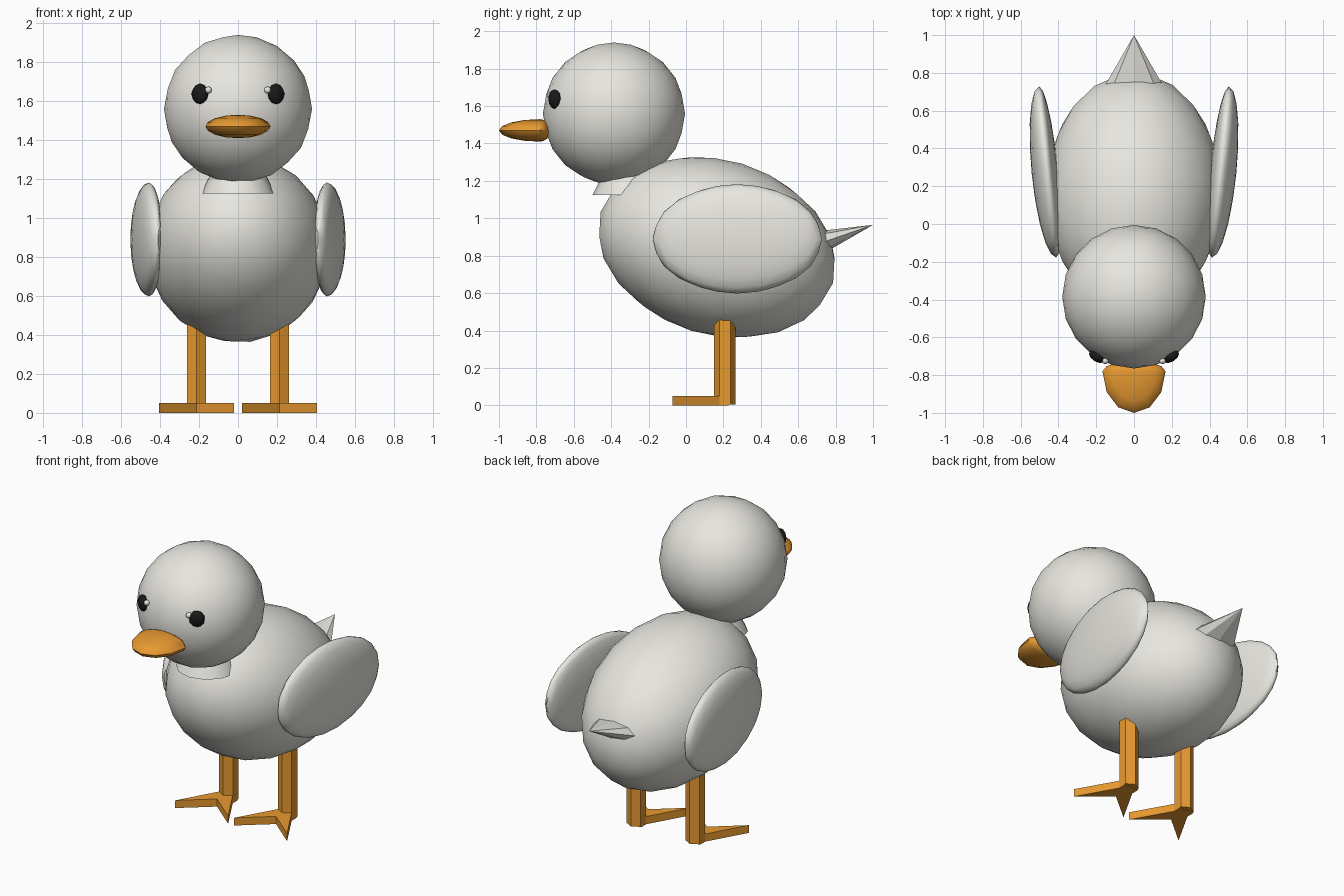
import bpy, bmesh, math
from mathutils import Matrix, Vector

cube = bpy.data.objects.get("Cube")
if cube:
    bpy.data.objects.remove(cube, do_unlink=True)


def material(name, rgb):
    m = bpy.data.materials.new(name)
    m.use_nodes = True
    m.diffuse_color = (*rgb, 1)
    bsdf = next(n for n in m.node_tree.nodes if n.type == 'BSDF_PRINCIPLED')
    bsdf.inputs["Base Color"].default_value = (*rgb, 1)
    return m


down = material("pale down", (0.8, 0.79, 0.74))
orange = material("orange", (0.8, 0.32, 0.03))
black = material("black", (0.01, 0.01, 0.01))


def finish(name, bm, mat, angle=None):
    bmesh.ops.recalc_face_normals(bm, faces=bm.faces)
    mesh = bpy.data.meshes.new(name)
    bm.to_mesh(mesh)
    bm.free()
    mesh.materials.append(mat)
    ob = bpy.data.objects.new(name, mesh)
    bpy.context.collection.objects.link(ob)
    if angle:
        bpy.ops.object.select_all(action='DESELECT')
        ob.select_set(True)
        bpy.context.view_layer.objects.active = ob
        bpy.ops.object.shade_smooth_by_angle(angle=math.radians(angle))
    return ob


def ball(name, centre, radii, mat, rot=(0, 0, 0), detail=3, reshape=None):
    """Faceted ellipsoid, optionally reshaped before it is turned and placed."""
    bm = bmesh.new()
    bmesh.ops.create_icosphere(bm, subdivisions=detail, radius=1)
    bmesh.ops.scale(bm, vec=radii, verts=bm.verts)
    if reshape:
        for v in bm.verts:
            reshape(v.co)
    for axis, a in zip("XYZ", rot):
        bmesh.ops.rotate(bm, matrix=Matrix.Rotation(math.radians(a), 3, axis), verts=bm.verts)
    bmesh.ops.translate(bm, vec=centre, verts=bm.verts)
    return finish(name, bm, mat, 50)


# Body, tilted with the chest raised, and head
ball("body", (0, 0.165, 0.845), (0.467, 0.65, 0.467), down, rot=(-17, 0, 0))
ball("head", (0, -0.385, 1.56), (0.38, 0.38, 0.38), down)

# Flared neck ruff
bm = bmesh.new()
bmesh.ops.create_cone(bm, cap_ends=True, segments=12, radius1=0.19, radius2=0.12, depth=0.14)
bmesh.ops.translate(bm, vec=(0, -0.31, 1.195), verts=bm.verts)
finish("neck", bm, down, 40)

# Tail: flattened cone with a raised tip
bm = bmesh.new()
base = [bm.verts.new((0.15 * math.cos(t), 0.74, 0.875 + 0.06 * math.sin(t)))
        for t in (math.tau * i / 8 for i in range(8))]
tip = bm.verts.new((0, 1.0, 0.965))
bm.faces.new(base)
for i in range(8):
    bm.faces.new((base[i], base[(i + 1) % 8], tip))
finish("tail", bm, down)

# Beak: two lips meeting at a sharp seam, squared off at the back
bm = bmesh.new()
bmesh.ops.create_uvsphere(bm, u_segments=12, v_segments=8, radius=1)
for v in bm.verts:
    if v.co.y > 0:
        v.co.y *= 0.25
bmesh.ops.scale(bm, vec=(0.167, 0.22, 0.06), verts=bm.verts)
bmesh.ops.translate(bm, vec=(0, -0.78, 1.47), verts=bm.verts)
finish("beak", bm, orange, 35)

for side, s in (("left", 1), ("right", -1)):
    # Wing: thin lens, flatter toward the body
    def flatten(co, s=s):
        if co.x * s < 0:
            co.x *= 0.65
    ball(side + "_wing", (s * 0.457, 0.275, 0.89), (0.085, 0.455, 0.292), down,
         rot=(0, 0, -5.7 * s), reshape=flatten)

    # Eye with a small glint
    ball(side + "_eye", (s * 0.195, -0.702, 1.637), (0.048, 0.028, 0.053), black,
         rot=(0, 0, 31 * s), detail=2)
    ball(side + "_eye_glint", (s * 0.152, -0.724, 1.657), (0.018, 0.018, 0.018), down, detail=2)

    # Six-sided leg
    leg_at = Vector((s * 0.213, 0.208, 0))
    bm = bmesh.new()
    bmesh.ops.create_cone(bm, cap_ends=True, segments=6, radius1=0.0575, radius2=0.0575, depth=0.48)
    # Keep a corner of the hexagon pointing forward
    far = max(bm.verts, key=lambda v: v.co.y).co.y
    if far < 0.055:
        bmesh.ops.rotate(bm, matrix=Matrix.Rotation(math.radians(30), 3, 'Z'), verts=bm.verts)
    bmesh.ops.translate(bm, vec=leg_at + Vector((0, 0, 0.245)), verts=bm.verts)
    finish(side + "_leg", bm, orange)

    # Two-toed foot
    bm = bmesh.new()
    outline = [(-0.05, 0.02), (-0.05, -0.03), (-0.192, -0.28), (0, -0.12),
               (0.192, -0.28), (0.05, -0.03), (0.05, 0.02)]
    sole = bm.faces.new([bm.verts.new(leg_at + Vector((x, y, 0))) for x, y in outline])
    top = bmesh.ops.extrude_face_region(bm, geom=[sole], use_keep_orig=True)["geom"]
    bmesh.ops.translate(bm, vec=(0, 0, 0.05),
                        verts=[g for g in top if isinstance(g, bmesh.types.BMVert)])
    finish(side + "_foot", bm, orange)
